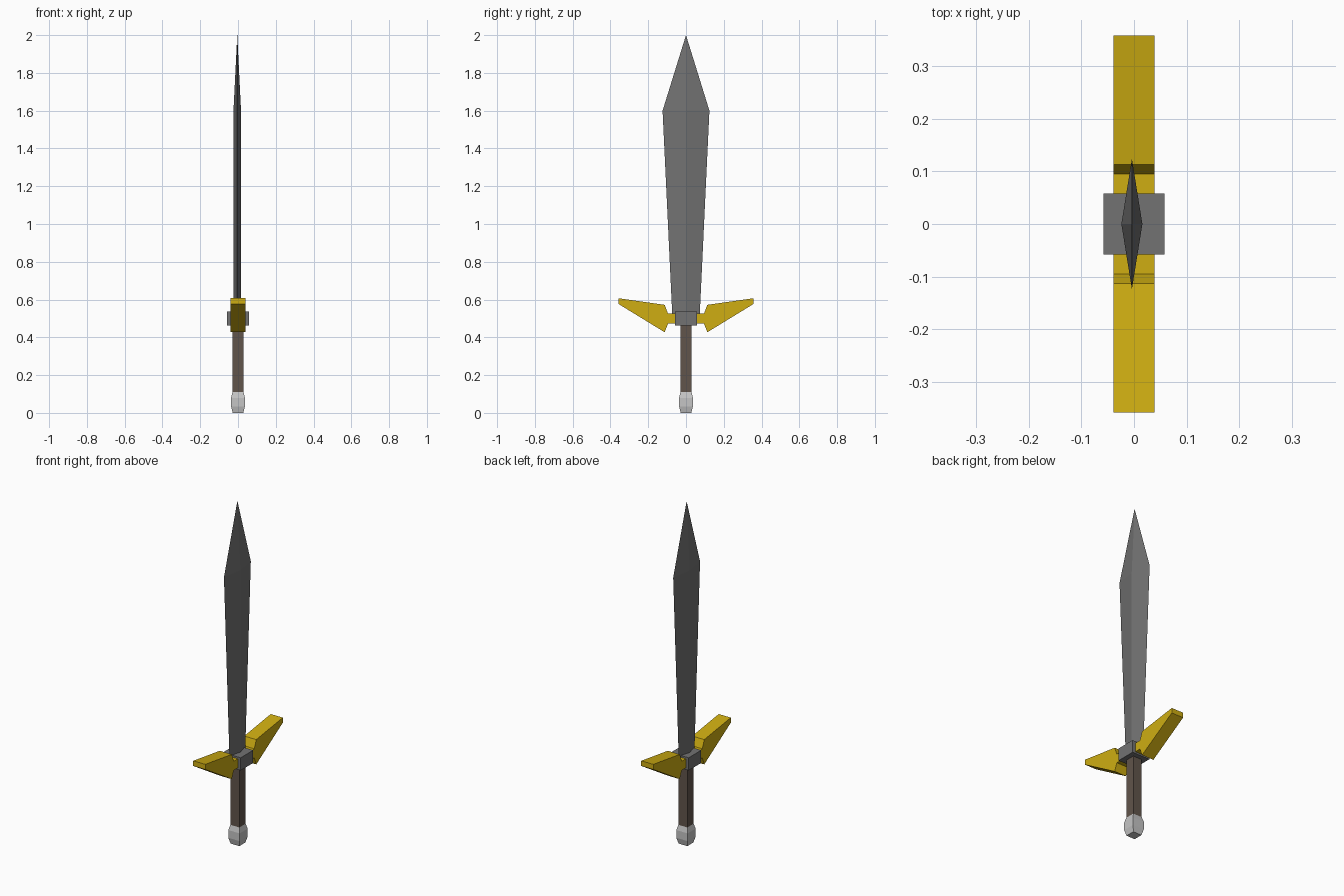
import bpy
import bmesh

cube = bpy.data.objects.get("Cube")
if cube:
    bpy.data.objects.remove(cube, do_unlink=True)


def material(name, rgb):
    m = bpy.data.materials.new(name)
    m.use_nodes = True
    m.diffuse_color = (*rgb, 1)
    bsdf = next(n for n in m.node_tree.nodes if n.type == 'BSDF_PRINCIPLED')
    bsdf.inputs["Base Color"].default_value = (*rgb, 1)
    return m


steel = material("dark steel", (0.17, 0.17, 0.17))
gold = material("gold", (0.62, 0.42, 0.006))
leather = material("brown leather", (0.12, 0.09, 0.07))
silver = material("pale silver", (0.56, 0.56, 0.56))


def finish(name, bm, mat):
    bmesh.ops.recalc_face_normals(bm, faces=bm.faces)
    mesh = bpy.data.meshes.new(name)
    bm.to_mesh(mesh)
    bm.free()
    mesh.materials.append(mat)
    obj = bpy.data.objects.new(name, mesh)
    bpy.context.collection.objects.link(obj)
    return obj


def loft(name, sections, mat, diamond=False, centre_x=0):
    """Stack four-sided sections (z, half x, half y) and close both ends."""
    corners = ([(1, 0), (0, 1), (-1, 0), (0, -1)] if diamond
               else [(1, 1), (-1, 1), (-1, -1), (1, -1)])
    bm = bmesh.new()
    rings = [[bm.verts.new((centre_x + a * hx, b * hy, z)) for a, b in corners]
             for z, hx, hy in sections]
    for low, high in zip(rings, rings[1:]):
        for i in range(4):
            j = (i + 1) % 4
            bm.faces.new((low[i], low[j], high[j], high[i]))
    bm.faces.new(rings[0])
    bm.faces.new(rings[-1])
    bmesh.ops.remove_doubles(bm, verts=bm.verts, dist=0.0001)
    return finish(name, bm, mat)


def wing(name, side):
    """Extrude the guard's side profile across its width."""
    profile = [(0.05, 0.472), (0.095, 0.472), (0.113, 0.427), (0.358, 0.577),
               (0.358, 0.607), (0.113, 0.572), (0.095, 0.525), (0.05, 0.525)]
    half = 0.039
    bm = bmesh.new()
    face = bm.faces.new([bm.verts.new((-half, side * y, z)) for y, z in profile])
    result = bmesh.ops.extrude_face_region(bm, geom=[face])
    moved = [v for v in result["geom"] if isinstance(v, bmesh.types.BMVert)]
    bmesh.ops.translate(bm, verts=moved, vec=(2 * half, 0, 0))
    return finish(name, bm, gold)


# Blade with a diamond section and pointed tip
loft("blade", [(0.525, 0.02, 0.073), (1.6, 0.02, 0.124), (2.0, 0, 0)],
     steel, diamond=True, centre_x=-0.004)

# Hilt
loft("guard_block", [(0.462, 0.058, 0.058), (0.536, 0.058, 0.058)], steel)
loft("grip", [(0.1, 0.029, 0.029), (0.47, 0.029, 0.029)], leather)
loft("pommel", [(0, 0.028, 0.028), (0.035, 0.037, 0.037),
                (0.08, 0.037, 0.037), (0.11, 0.029, 0.029)], silver)

# Guard wings
wing("front_guard_wing", -1)
wing("back_guard_wing", 1)
